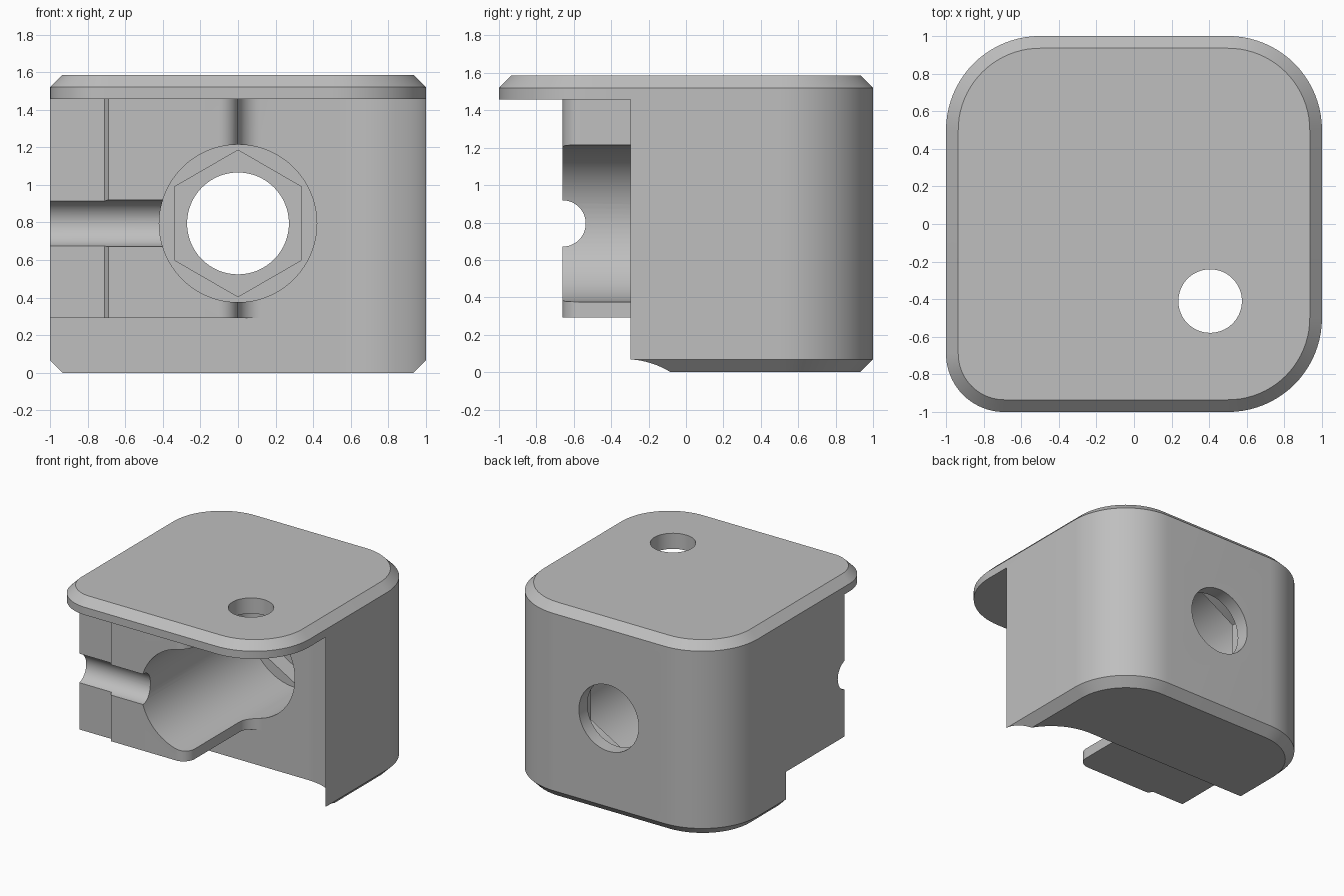
import bpy, bmesh
from math import sin, cos, radians, pi
from mathutils import Matrix

old = bpy.data.objects.get("Cube")
if old:
    bpy.data.objects.remove(old, do_unlink=True)

grey = bpy.data.materials.new("plain grey")
grey.use_nodes = True
colour = (0.52, 0.52, 0.52, 1)
grey.diffuse_color = colour
grey.node_tree.nodes["Principled BSDF"].inputs["Base Color"].default_value = colour


def arc(cx, cy, r, a0, a1, n=20):
    """Points along a circular arc, angles in degrees."""
    angles = [radians(a0 + (a1 - a0) * i / n) for i in range(n + 1)]
    return [(cx + r * cos(a), cy + r * sin(a)) for a in angles]


def loft(name, layers):
    """Closed solid through stacked outlines, given as (points, z)."""
    bm = bmesh.new()
    rings = [[bm.verts.new((x, y, z)) for x, y in pts] for pts, z in layers]
    bm.faces.new(rings[0])
    bm.faces.new(rings[-1])
    n = len(rings[0])
    for a, b in zip(rings, rings[1:]):
        for i in range(n):
            j = (i + 1) % n
            bm.faces.new((a[i], a[j], b[j], b[i]))
    bmesh.ops.recalc_face_normals(bm, faces=bm.faces)
    mesh = bpy.data.meshes.new(name)
    bm.to_mesh(mesh)
    bm.free()
    mesh.materials.append(grey)
    ob = bpy.data.objects.new(name, mesh)
    bpy.context.collection.objects.link(ob)
    return ob


def rod(name, r, start, end, axis, centre, sides=64, turn=0):
    """Prism or cylinder running from start to end along an axis."""
    ring = arc(0, 0, r, turn, turn + 360, sides)[:-1]
    ob = loft(name, [(ring, start), (ring, end)])
    rot = {"x": Matrix.Rotation(pi / 2, 4, "Y"),
           "y": Matrix.Rotation(-pi / 2, 4, "X"),
           "z": Matrix.Identity(4)}[axis]
    ob.data.transform(Matrix.Translation(centre) @ rot)
    return ob


def outline(inset):
    """Rounded square plan with one tighter front corner."""
    pts = []
    for cx, cy, r, a in ((.5, .5, .5, 0), (-.5, .5, .5, 90),
                         (-.69, -.69, .31, 180), (.5, -.5, .5, 270)):
        pts += arc(cx, cy, r - inset, a, a + 90)
    return pts


# Housing with chamfered top and bottom rims
housing = loft("clamp_housing", [(outline(.068), 0), (outline(0), .068),
                                 (outline(0), 1.52), (outline(.065), 1.585)])

# Open front pocket, leaving the rounded block and the lid overhang
pocket = [(-2, -2), (2, -2), (2, -.325)]
pocket += arc(.54, -.325, .461, 0, 90, 32)
pocket += arc(.12, .016, .12, 90, 180, 12)
pocket += arc(-.1, -.56, .1, 0, -90, 12)
pocket += [(-.69, -.66), (-.71, -.625), (-2, -.625)]
under = [(-2, -2), (.3, -2), (.3, .136), (-2, .136)]

bore_z = .795
cutters = [
    loft("pocket_cutter", [(pocket, -.2), (pocket, 1.457)]),
    loft("under_block_cutter", [(under, -.2), (under, .293)]),
    # Stepped bore: wide tube, hexagonal seat, back hole
    rod("bore_cutter", .419, -2, .75, "y", (0, 0, bore_z), 96),
    rod("hex_seat_cutter", .39, .5, .89, "y", (0, 0, bore_z), 6, 30),
    rod("back_hole_cutter", .271, .6, 1.5, "y", (0, 0, bore_z)),
    # Wire groove and lid screw hole
    rod("groove_cutter", .124, -1.5, -.2, "x", (0, -.66, bore_z), 48),
    rod("screw_hole_cutter", .169, 1.3, 1.8, "z", (.405, -.41, 0)),
]

bpy.context.view_layer.objects.active = housing
for cutter in cutters:
    cutter.hide_render = True
    mod = housing.modifiers.new(cutter.name, "BOOLEAN")
    mod.operation = "DIFFERENCE"
    mod.solver = "EXACT"
    mod.object = cutter
    bpy.ops.object.modifier_apply(modifier=mod.name)
for cutter in cutters:
    bpy.data.objects.remove(cutter, do_unlink=True)

# Smooth curved walls, crisp edges
for ob in bpy.context.selected_objects:
    ob.select_set(False)
housing.select_set(True)
bpy.ops.object.shade_smooth_by_angle(angle=radians(25))
